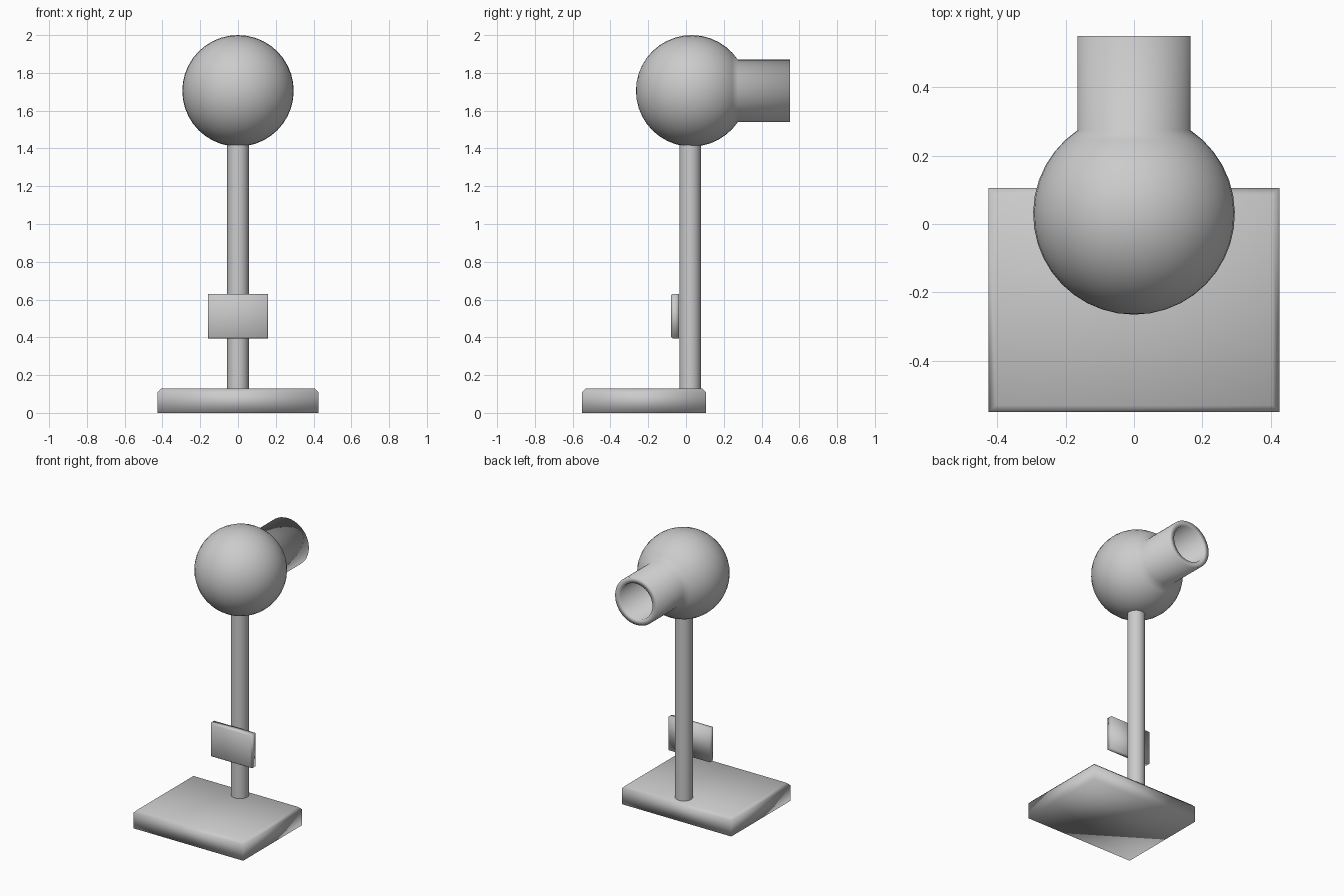
import bpy, bmesh, math
from mathutils import Matrix, Vector

if "Cube" in bpy.data.objects:
    bpy.data.objects.remove(bpy.data.objects["Cube"])


def finish(name, bm):
    bmesh.ops.recalc_face_normals(bm, faces=bm.faces)
    mesh = bpy.data.meshes.new(name)
    bm.to_mesh(mesh)
    bm.free()
    for p in mesh.polygons:
        p.use_smooth = True
    ob = bpy.data.objects.new(name, mesh)
    bpy.context.collection.objects.link(ob)
    return ob


def box(name, lo, hi, bevel, picks):
    """Box between two corners; edges lying wholly on the picked face are chamfered."""
    lo, hi = Vector(lo), Vector(hi)
    bm = bmesh.new()
    m = Matrix.Translation((lo + hi) / 2) @ Matrix.Diagonal((*(hi - lo), 1))
    bmesh.ops.create_cube(bm, size=1, matrix=m)
    edges = [e for e in bm.edges if all(picks(v.co) for v in e.verts)]
    bmesh.ops.bevel(bm, geom=edges, offset=bevel, segments=1, affect='EDGES')
    return finish(name, bm)


# base slab with chamfered top, and small sign plate with chamfered front
box("base", (-0.425, -0.55, 0), (0.425, 0.105, 0.13), 0.02, lambda c: c.z > 0.1)
box("plate", (-0.16, -0.08, 0.395), (0.16, -0.037, 0.63), 0.008, lambda c: c.y < -0.06)

# upright pole, running into the ball
bm = bmesh.new()
bmesh.ops.create_cone(bm, cap_ends=True, segments=32, radius1=0.057, radius2=0.057,
                      depth=1.36, matrix=Matrix.Translation((0, 0.022, 0.78)))
finish("pole", bm)
bpy.context.view_layer.objects.active = bpy.data.objects["pole"]
bpy.data.objects["pole"].select_set(True)
bpy.ops.object.shade_smooth_by_angle(angle=math.radians(40))

# ball head with hollow nozzle: one profile (radius, y) spun about the y axis
R, TUBE, BORE, YC, ZC = 0.295, 0.165, 0.125, 0.03, 1.705
end = math.pi - math.asin(TUBE / R)
profile = [(R * math.sin(end * i / 16), YC - R * math.cos(end * i / 16)) for i in range(17)]
profile += [(TUBE, 0.55), (BORE, 0.55), (BORE, 0.28), (0, 0.28)]
bm = bmesh.new()
verts = [bm.verts.new((r, y, ZC)) for r, y in profile]
edges = [bm.edges.new(pair) for pair in zip(verts, verts[1:])]
bmesh.ops.spin(bm, geom=verts + edges, cent=(0, 0, ZC), axis=(0, 1, 0),
               angle=math.tau, steps=40)
bmesh.ops.remove_doubles(bm, verts=bm.verts, dist=0.0005)
finish("ball_head_with_nozzle", bm)
